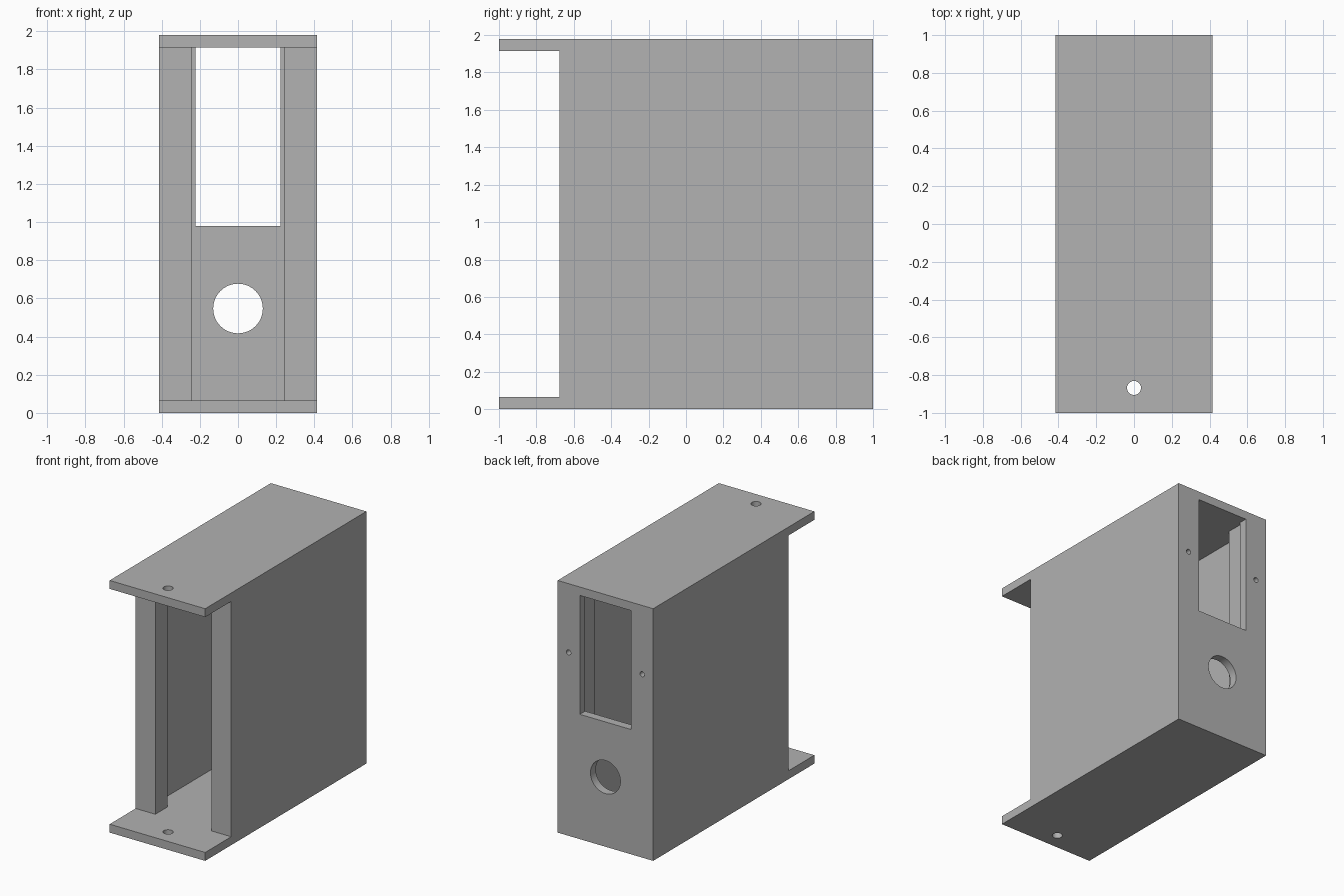
import bpy, bmesh, math
from mathutils import Matrix, Vector

if "Cube" in bpy.data.objects:
    bpy.data.objects.remove(bpy.data.objects["Cube"], do_unlink=True)

HALF_W, HEIGHT, WALL = 0.415, 1.98, 0.066
FLOOR, CEILING = WALL, HEIGHT - WALL
FRONT = -0.677            # front of the posts
INNER = HALF_W - WALL     # inner face of the side walls
POST_X, POST_DEPTH = 0.244, 0.15
BACK = 1 - WALL           # inner face of the back panel

grey = bpy.data.materials.new("plain grey")
grey.use_nodes = True
grey.diffuse_color = (0.445, 0.445, 0.445, 1)
grey.node_tree.nodes["Principled BSDF"].inputs["Base Color"].default_value = grey.diffuse_color


def add_object(name, bm):
    bmesh.ops.recalc_face_normals(bm, faces=bm.faces)
    mesh = bpy.data.meshes.new(name)
    bm.to_mesh(mesh)
    bm.free()
    obj = bpy.data.objects.new(name, mesh)
    bpy.context.collection.objects.link(obj)
    mesh.materials.append(grey)
    return obj


def prism(name, outline, z0, z1):
    bm = bmesh.new()
    face = bm.faces.new([bm.verts.new((x, y, z0)) for x, y in outline])
    top = bmesh.ops.extrude_face_region(bm, geom=[face])["geom"]
    bmesh.ops.translate(bm, vec=(0, 0, z1 - z0),
                        verts=[v for v in top if isinstance(v, bmesh.types.BMVert)])
    return add_object(name, bm)


def box(name, half_x, y0, y1, z0, z1):
    return prism(name, [(-half_x, y0), (half_x, y0), (half_x, y1), (-half_x, y1)], z0, z1)


def rod(name, centre, radius, length, axis, sides=48):
    bm = bmesh.new()
    turn = Matrix.Rotation(math.pi / 2, 4, "X") if axis == "Y" else Matrix()
    bmesh.ops.create_cone(bm, cap_ends=True, segments=sides, radius1=radius, radius2=radius,
                          depth=length, matrix=Matrix.Translation(Vector(centre)) @ turn)
    return add_object(name, bm)


def cut(target, cutter):
    cutter.hide_render = True
    mod = target.modifiers.new(cutter.name, "BOOLEAN")
    mod.operation, mod.solver, mod.object = "DIFFERENCE", "EXACT", cutter
    bpy.context.view_layer.objects.active = target
    bpy.ops.object.modifier_apply(modifier=mod.name)
    bpy.data.objects.remove(cutter, do_unlink=True)


# Solid housing block
housing = box("housing", HALF_W, -1, 1, 0, HEIGHT)

# Cavity: open front, then a channel between four corner posts and side walls
half_plan = [(0.6, -1.2), (0.6, FRONT), (POST_X, FRONT),
             (POST_X, FRONT + POST_DEPTH), (INNER, FRONT + POST_DEPTH),
             (INNER, BACK - POST_DEPTH), (POST_X, BACK - POST_DEPTH), (POST_X, BACK)]
plan = half_plan + [(-x, y) for x, y in reversed(half_plan)]
cut(housing, prism("cavity", plan, FLOOR, CEILING))

# Window and round port in the back panel
cut(housing, box("window", 0.2225, BACK - 0.05, 1.1, 0.98, CEILING))
cut(housing, rod("port", (0, 1, 0.547), 0.13, 0.3, "Y", 64))

# Blind screw holes running into the rear posts
for side in (-1, 1):
    cut(housing, rod("screw_hole", (side * 0.32, 1, 1.44), 0.02, 0.32, "Y", 24))

# Fixing holes in the top and bottom lips
for z in (0, HEIGHT):
    cut(housing, rod("lip_hole", (0, -0.868, z), 0.037, 0.3, "Z", 32))

# Smooth the round holes, keep the edges sharp
bpy.ops.object.select_all(action="DESELECT")
housing.select_set(True)
bpy.context.view_layer.objects.active = housing
bpy.ops.object.shade_smooth_by_angle(angle=math.radians(30))
